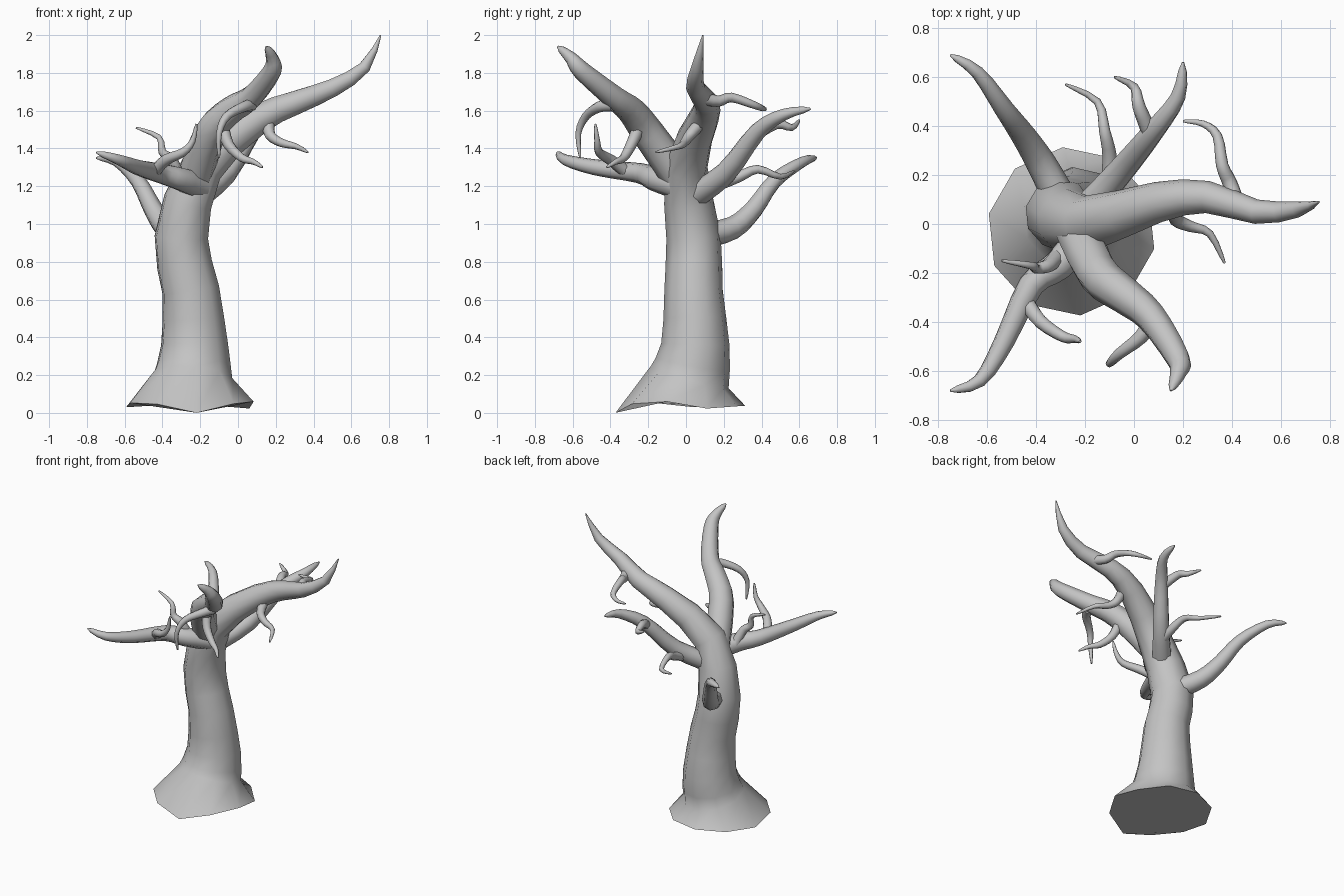
import bpy, bmesh, math
from mathutils import Vector

cube = bpy.data.objects.get("Cube")
if cube:
    bpy.data.objects.remove(cube)

GREY = (0.55, 0.55, 0.55, 1)
bark = bpy.data.materials.new("grey bark")
bark.use_nodes = True
bark.diffuse_color = GREY
bark.node_tree.nodes["Principled BSDF"].inputs["Base Color"].default_value = GREY


def spline(controls, steps):
    """Pass a smooth curve through control vectors of any size."""
    last = len(controls) - 1
    result = []
    for i in range(last):
        before, here = controls[max(i - 1, 0)], controls[i]
        there, after = controls[i + 1], controls[min(i + 2, last)]
        for s in range(steps):
            t = s / steps
            slope_in, slope_out = (there - before) / 2, (after - here) / 2
            ease = t * t * (3 - 2 * t)
            result.append(here + (there - here) * ease
                          + slope_in * t * (1 - t) ** 2
                          - slope_out * t * t * (1 - t))
    return result + [controls[-1]]


def tube(name, points, radii, sides, start=0, ripple=0):
    """Loft rings of the given radii along points; ripple makes the first rim wavy."""
    bm = bmesh.new()
    rings = []
    axis = Vector((1, 0, 0))
    last = len(points) - 1
    for i, (point, radius) in enumerate(zip(points, radii)):
        tangent = (points[min(i + 1, last)] - points[max(i - 1, 0)]).normalized()
        rim = ripple if i == 0 else 0
        if rim:
            tangent = Vector((0, 0, 1))
        axis = (axis - tangent * axis.dot(tangent)).normalized()
        side = tangent.cross(axis)
        ring = []
        for k in range(sides):
            angle = start + math.tau * k / sides
            # The rim is waviest towards the front left
            fade = 0.5 - 0.5 * math.sin(angle - math.radians(20))
            wave = rim * fade * math.cos(3 * angle + math.radians(72))
            offset = axis * math.cos(angle) + side * math.sin(angle)
            ring.append(bm.verts.new(point + offset * radius + Vector((0, 0, wave))))
        rings.append(ring)
    for low, high in zip(rings, rings[1:]):
        for k in range(sides):
            n = (k + 1) % sides
            bm.faces.new((low[k], low[n], high[n], high[k]))
    bm.faces.new(rings[0][::-1])
    bm.faces.new(rings[-1])
    bmesh.ops.recalc_face_normals(bm, faces=bm.faces)
    mesh = bpy.data.meshes.new(name)
    bm.to_mesh(mesh)
    bm.free()
    mesh.materials.append(bark)
    obj = bpy.data.objects.new(name, mesh)
    bpy.context.collection.objects.link(obj)
    bpy.ops.object.select_all(action='DESELECT')
    bpy.context.view_layer.objects.active = obj
    obj.select_set(True)
    bpy.ops.object.shade_smooth_by_angle(angle=math.radians(55))


def shoot(name, thickness, power, *controls):
    """Curved shoot that tapers from its thick root to a fine tip."""
    points = spline([Vector(c) for c in controls], 3)
    last = len(points) - 1
    radii = [thickness * (1 - i / last) ** power + 0.005 for i in range(last + 1)]
    tube(name, points, radii, 8)


def limb(name, thickness, *controls):
    shoot(name, thickness, 0.65, *controls)


def twig(name, *controls):
    shoot(name, 0.03, 0.75, *controls)


# Trunk with a flared wavy foot, running on into the largest limb (x, y, z, radius)
foot = Vector((-0.255, -0.03, 0.037, 0.345))
stem = spline([Vector(c) for c in (
    (-0.24, 0.02, 0.19, 0.215), (-0.23, 0.05, 0.36, 0.182), (-0.25, 0.04, 0.65, 0.155),
    (-0.3, 0.04, 0.93, 0.145), (-0.19, 0, 1.3, 0.115), (0.1, 0.09, 1.55, 0.083),
    (0.3, 0.11, 1.64, 0.066), (0.5, 0.05, 1.72, 0.05), (0.67, 0.06, 1.83, 0.033),
    (0.755, 0.09, 2, 0.004))], 2)
rings = [foot] + stem
tube("trunk_and_main_limb", [r.xyz for r in rings], [r.w for r in rings],
     10, math.radians(-12), 0.037)

# Large limbs
limb("front_left_limb", 0.092,
     (-0.24, 0, 1.2), (-0.15, -0.2, 1.48), (-0.04, -0.29, 1.6), (0.07, -0.38, 1.67),
     (0.18, -0.55, 1.81), (0.18, -0.61, 1.88), (0.15, -0.68, 1.94))
limb("front_right_limb", 0.068,
     (-0.2, -0.04, 1.2), (-0.31, -0.17, 1.24), (-0.42, -0.25, 1.27), (-0.53, -0.48, 1.3),
     (-0.63, -0.64, 1.34), (-0.75, -0.68, 1.38))
limb("back_right_limb", 0.065,
     (-0.3, 0.1, 0.94), (-0.38, 0.25, 0.98), (-0.45, 0.36, 1.08),
     (-0.53, 0.47, 1.23), (-0.64, 0.62, 1.33), (-0.75, 0.69, 1.35))
limb("back_left_limb", 0.064,
     (-0.22, 0.03, 1.14), (-0.06, 0.21, 1.27), (0.08, 0.38, 1.49),
     (0.18, 0.52, 1.58), (0.2, 0.66, 1.61))

# Curling twigs
twig("main_limb_back_twig", (0.42, 0.08, 1.67), (0.39, 0.17, 1.65), (0.36, 0.24, 1.67),
     (0.34, 0.36, 1.63), (0.28, 0.41, 1.61), (0.2, 0.42, 1.61))
twig("main_limb_front_twig", (0.16, 0.08, 1.54), (0.17, 0.02, 1.47), (0.23, -0.01, 1.43),
     (0.31, -0.04, 1.41), (0.37, -0.16, 1.38))
twig("back_left_lower_twig", (-0.1, 0.17, 1.21), (-0.1, 0.28, 1.25), (-0.12, 0.38, 1.29),
     (-0.15, 0.5, 1.25), (-0.28, 0.57, 1.28))
twig("back_left_upper_twig", (0.07, 0.36, 1.47), (0.02, 0.48, 1.53),
     (0, 0.56, 1.51), (-0.08, 0.6, 1.55))
twig("front_left_outer_twig", (0.07, -0.39, 1.63), (0.03, -0.46, 1.62), (-0.06, -0.53, 1.57),
     (-0.1, -0.57, 1.48), (-0.1, -0.56, 1.35))
twig("front_left_lower_twig", (-0.08, -0.25, 1.51), (-0.05, -0.29, 1.42),
     (0.02, -0.33, 1.35), (0.08, -0.37, 1.33), (0.13, -0.42, 1.3))
twig("front_right_outer_twig", (-0.44, -0.32, 1.28), (-0.38, -0.4, 1.34),
     (-0.29, -0.46, 1.38), (-0.24, -0.47, 1.44), (-0.22, -0.48, 1.53))
twig("front_right_inner_twig", (-0.31, -0.13, 1.24), (-0.35, -0.17, 1.34),
     (-0.4, -0.18, 1.38), (-0.42, -0.17, 1.46), (-0.54, -0.15, 1.51))
